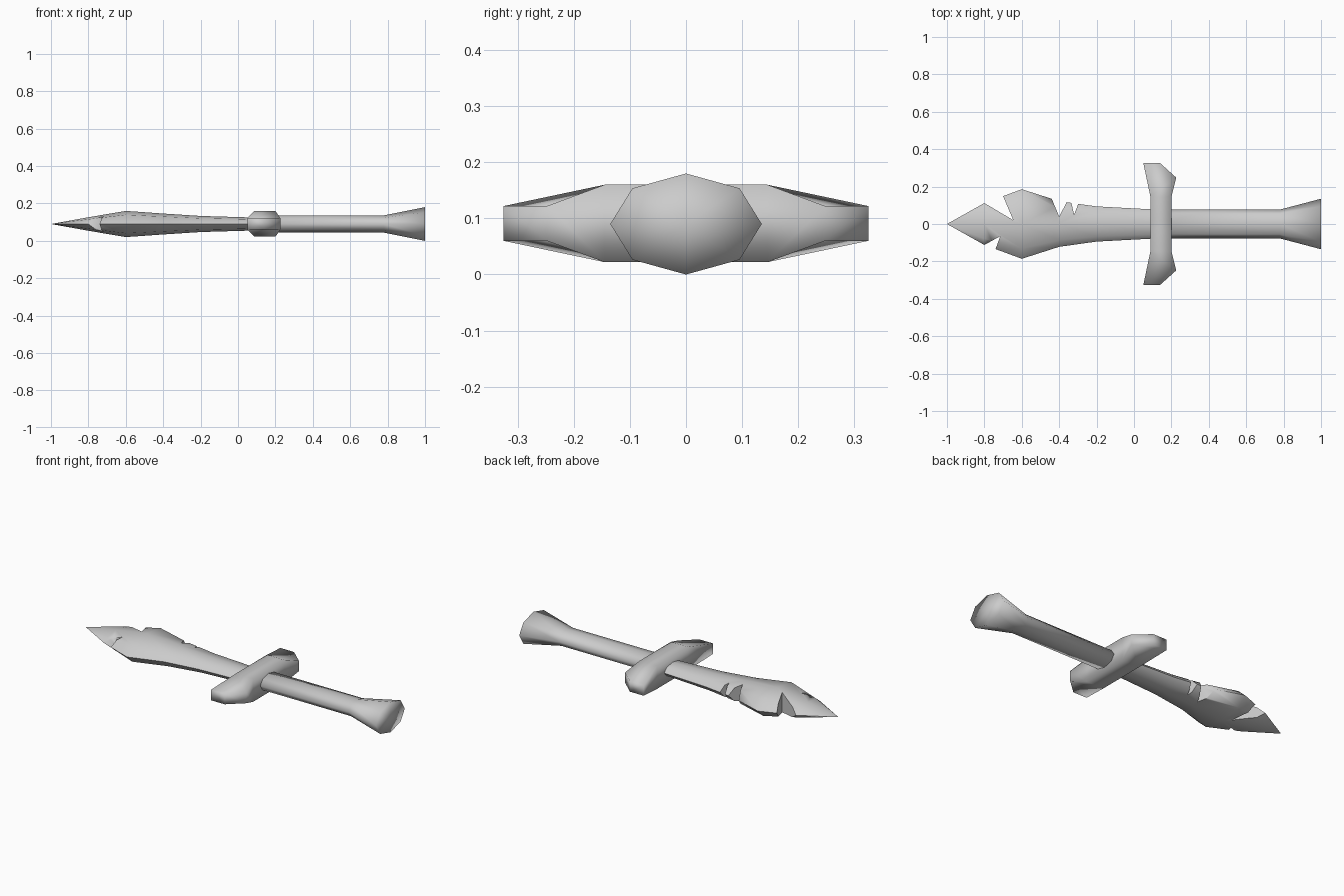
import bpy, bmesh
from math import sin, cos, pi, radians

if "Cube" in bpy.data.objects:
    bpy.data.objects.remove(bpy.data.objects["Cube"])

MID = 0.09  # height of the centre line

steel = bpy.data.materials.new("plain grey")
steel.use_nodes = True
grey = (0.6, 0.6, 0.6, 1)
steel.diffuse_color = grey
steel.node_tree.nodes["Principled BSDF"].inputs["Base Color"].default_value = grey


def finish(bm, name, smooth=True):
    bmesh.ops.recalc_face_normals(bm, faces=bm.faces)
    for f in bm.faces:
        f.smooth = smooth
    mesh = bpy.data.meshes.new(name)
    bm.to_mesh(mesh)
    bm.free()
    mesh.materials.append(steel)
    ob = bpy.data.objects.new(name, mesh)
    bpy.context.collection.objects.link(ob)
    return ob


def loft(name, sections):
    """Eight-sided tube through (x, half width, half height); zero width is a point."""
    bm = bmesh.new()
    rings = []
    for x, w, h in sections:
        if w == 0:
            rings.append([bm.verts.new((x, 0, MID))] * 8)
        else:
            rings.append([bm.verts.new((x, w * cos(i * pi / 4), MID + h * sin(i * pi / 4)))
                          for i in range(8)])
    for a, b in zip(rings, rings[1:]):
        for i in range(8):
            j = (i + 1) % 8
            bm.faces.new(list(dict.fromkeys((a[i], a[j], b[j], b[i]))))
    # fan caps on open ends
    for (x, w, h), ring in ((sections[0], rings[0]), (sections[-1], rings[-1])):
        if w:
            hub = bm.verts.new((x, 0, MID))
            for i in range(8):
                bm.faces.new((ring[i], ring[(i + 1) % 8], hub))
    return finish(bm, name)


# Handle with flared pommel
loft("handle", [(0.14, 0.077, 0.046), (0.78, 0.077, 0.046), (1, 0.135, 0.09)])

# Blade, leaf shaped
blade = loft("blade", [(-1, 0, 0), (-0.8, 0.112, 0.036), (-0.6, 0.186, 0.07),
                       (-0.4, 0.122, 0.056), (-0.2, 0.094, 0.043), (0.14, 0.076, 0.033)])

# Chips in the blade: outer start, inner point, outer end
chips = [
    [(-0.8, 0.112), (-0.645, 0.02), (-0.7, 0.149)],
    [(-0.8, -0.112), (-0.715, -0.065), (-0.74, -0.134)],
    [(-0.44, 0.135), (-0.4, 0.04), (-0.36, 0.116)],
    [(-0.335, 0.113), (-0.32, 0.05), (-0.298, 0.108)],
]
for a, tip, b in chips:
    bm = bmesh.new()
    # widen the wedge outwards past the edge
    outline = [tip] + [tuple(t + 2 * (p - t) for p, t in zip(q, tip)) for q in (a, b)]
    low = bm.faces.new([bm.verts.new((x, y, MID - 0.2)) for x, y in outline])
    top = bmesh.ops.extrude_face_region(bm, geom=[low])["geom"]
    bmesh.ops.translate(bm, vec=(0, 0, 0.4),
                        verts=[v for v in top if isinstance(v, bmesh.types.BMVert)])
    cutter = finish(bm, "chip_cutter", False)
    cutter.hide_render = True
    cutter.hide_set(True)
    mod = blade.modifiers.new("chip", 'BOOLEAN')
    mod.object = cutter
    mod.operation = 'DIFFERENCE'
    mod.solver = 'EXACT'

# Apply the cuts and drop the cutters
bpy.context.view_layer.update()
cut = bpy.data.meshes.new_from_object(blade.evaluated_get(bpy.context.evaluated_depsgraph_get()))
blade.modifiers.clear()
blade.data = cut
for ob in [o for o in bpy.data.objects if o.name.startswith("chip_cutter")]:
    bpy.data.objects.remove(ob)
bpy.ops.object.select_all(action='DESELECT')
blade.select_set(True)
bpy.context.view_layer.objects.active = blade
bpy.ops.object.shade_smooth_by_angle(angle=radians(65))

# Cross guard: half outline as (x, y, half height), mirrored in y and z
half = [(0.088, 0.145, 0.069), (0.2, 0.145, 0.069), (0.226, 0.248, 0.031),
        (0.14, 0.325, 0.031), (0.05, 0.325, 0.031)]
bm = bmesh.new()
v = {(i, s, t): bm.verts.new((x, s * y, MID + 0.001 + t * h))
     for i, (x, y, h) in enumerate(half) for s in (-1, 1) for t in (-1, 1)}
for s in (-1, 1):
    for t in (-1, 1):
        bm.faces.new([v[i, s, t] for i in (0, 1, 2, 4)])
        bm.faces.new([v[i, s, t] for i in (2, 3, 4)])
    for i in range(1, 6):
        a, b = i, (i + 1) % 5
        if i < 5:
            bm.faces.new((v[a, s, -1], v[b, s, -1], v[b, s, 1], v[a, s, 1]))
for t in (-1, 1):
    bm.faces.new((v[0, -1, t], v[1, -1, t], v[1, 1, t], v[0, 1, t]))
for i in (0, 1):
    bm.faces.new((v[i, -1, -1], v[i, 1, -1], v[i, 1, 1], v[i, -1, 1]))
finish(bm, "cross_guard")
